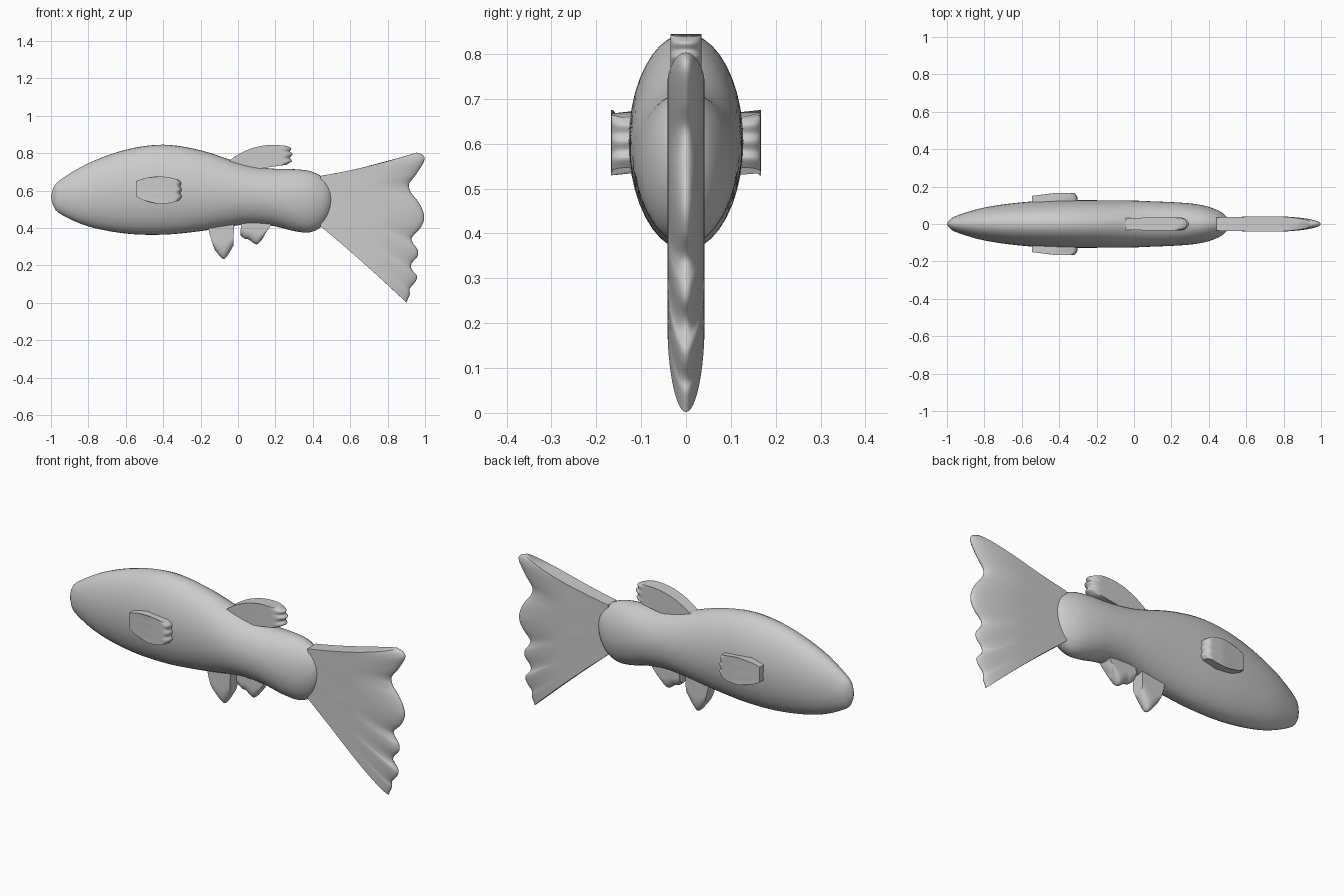
import bpy, bmesh, math
from mathutils import Vector

cube = bpy.data.objects.get("Cube")
if cube:
    bpy.data.objects.remove(cube, do_unlink=True)

grey = bpy.data.materials.new("plain_grey")
grey.use_nodes = True
COLOUR = (0.6, 0.6, 0.6, 1)
grey.diffuse_color = COLOUR
grey.node_tree.nodes["Principled BSDF"].inputs["Base Color"].default_value = COLOUR


def spline(points, steps):
    """Smooth curve through the points (Catmull-Rom)."""
    pts = [Vector(p) for p in points]
    pts = [pts[0] * 2 - pts[1]] + pts + [pts[-1] * 2 - pts[-2]]
    out = []
    for a, b, c, d in zip(pts, pts[1:], pts[2:], pts[3:]):
        for i in range(steps):
            t = i / steps
            out.append(0.5 * (2 * b + (c - a) * t + (2 * a - 5 * b + 4 * c - d) * t**2
                              + (3 * b - a - 3 * c + d) * t**3))
    return out + [pts[-2]]


def loft(name, rings, sharp):
    """Skin a row of closed rings and cap both ends."""
    bm = bmesh.new()
    rows = [[bm.verts.new(p) for p in ring] for ring in rings]
    n = len(rows[0])
    for r, s in zip(rows, rows[1:]):
        for i in range(n):
            j = (i + 1) % n
            bm.faces.new((r[i], r[j], s[j], s[i]))
    bm.faces.new(rows[0])
    bm.faces.new(rows[-1])
    bmesh.ops.remove_doubles(bm, verts=bm.verts, dist=0.0002)
    bmesh.ops.recalc_face_normals(bm, faces=bm.faces)
    mesh = bpy.data.meshes.new(name)
    bm.to_mesh(mesh)
    bm.free()
    mesh.materials.append(grey)
    mesh.shade_smooth()
    mesh.set_sharp_from_angle(angle=math.radians(sharp))
    obj = bpy.data.objects.new(name, mesh)
    bpy.context.collection.objects.link(obj)
    return obj


def fin(name, root_a, root_b, tips, half, bow_a=0, bow_b=0, y=0, root_thick=1, taper=0.75, steps=5):
    """Fan of rays from a straight root to a wavy tip line, thick along y, rounded at the tip."""
    outer = spline(tips, steps)
    a, b = Vector(root_a), Vector(root_b)
    count = 18
    rings = []
    for k, tip in enumerate(outer):
        u = k / (len(outer) - 1)
        root = a.lerp(b, u)
        ray = tip - root
        side = Vector((-ray.y, ray.x)).normalized()
        bow = bow_a * (1 - u) ** 2 - bow_b * u**2
        front, back = [], []
        for i in range(count + 1):
            t = math.sin(i / count * math.pi / 2)
            p = root + ray * t + side * bow * 4 * t * (1 - t)
            h = half * (root_thick + (1 - root_thick) * min(1, t / 0.6))
            if t > taper:
                h *= math.sqrt(max(0, 1 - ((t - taper) / (1 - taper)) ** 2))
            front.append((p.x, y - h, p.y))
            back.append((p.x, y + h, p.y))
        rings.append(front + back[-2::-1])
    return loft(name, rings, 50)


# Body: station x, top z, bottom z, half width
stations = [(-1, .565, .565, 0), (-.988, .612, .52, .018), (-.95, .657, .475, .044),
            (-.8, .746, .408, .088), (-.6, .818, .37, .116), (-.4, .845, .364, .127),
            (-.2, .815, .383, .127), (0, .75, .414, .125), (.1, .727, .419, .121),
            (.2, .716, .408, .117), (.3, .714, .383, .11), (.38, .705, .376, .097),
            (.44, .68, .402, .077), (.48, .645, .45, .054), (.504, .6, .51, .025),
            (.51, .56, .56, 0)]
SEGMENTS = 40
rings = []
for x, top, low, width in spline(stations, 5):
    angles = [i / SEGMENTS * math.tau for i in range(SEGMENTS)]
    rings.append([(x, max(width, 0) * math.cos(t),
                   (top + low) / 2 + (top - low) / 2 * math.sin(t)) for t in angles])
loft("body", rings, 60)

# Tail fin with a scalloped trailing edge
fin("tail_fin", (.44, .678), (.44, .41),
    [(.955, .803), (.987, .79), (.996, .76), (.955, .69), (.915, .635), (.925, .59), (.96, .545),
     (.985, .5), (.995, .45), (.975, .4), (.93, .35), (.935, .32), (.96, .285), (.96, .25),
     (.928, .21), (.928, .18), (.956, .145), (.95, .115), (.918, .075), (.918, .045), (.9, .002)],
    .042, bow_a=-.01, bow_b=-.005, root_thick=.85, taper=.5)

# Dorsal fin
fin("dorsal_fin", (-.05, .757), (0, .7),
    [(.26, .838), (.285, .825), (.278, .808), (.293, .795), (.278, .775), (.288, .757), (.26, .738)],
    .035, bow_a=.036, root_thick=.9, taper=.85)

# Fins under the belly
fin("pelvic_fin", (-.165, .44), (-.02, .44),
    [(-.125, .285), (-.095, .247), (-.073, .235), (-.05, .262), (-.025, .305)],
    .035, bow_a=-.005, taper=.6)
fin("anal_fin", (.02, .46), (.21, .46),
    [(.012, .362), (.035, .343), (.058, .338), (.098, .312), (.128, .338), (.14, .362)],
    .035, taper=.6)

# Pectoral fins, one on each flank
for label, y in (("right", -.13), ("left", .13)):
    fin(label + "_pectoral_fin", (-.545, .65), (-.545, .568),
        [(-.32, .658), (-.304, .642), (-.309, .622), (-.301, .605), (-.309, .585),
         (-.301, .568), (-.315, .547)],
        .037, bow_a=.021, bow_b=.028, y=y, root_thick=.55, taper=.88)
